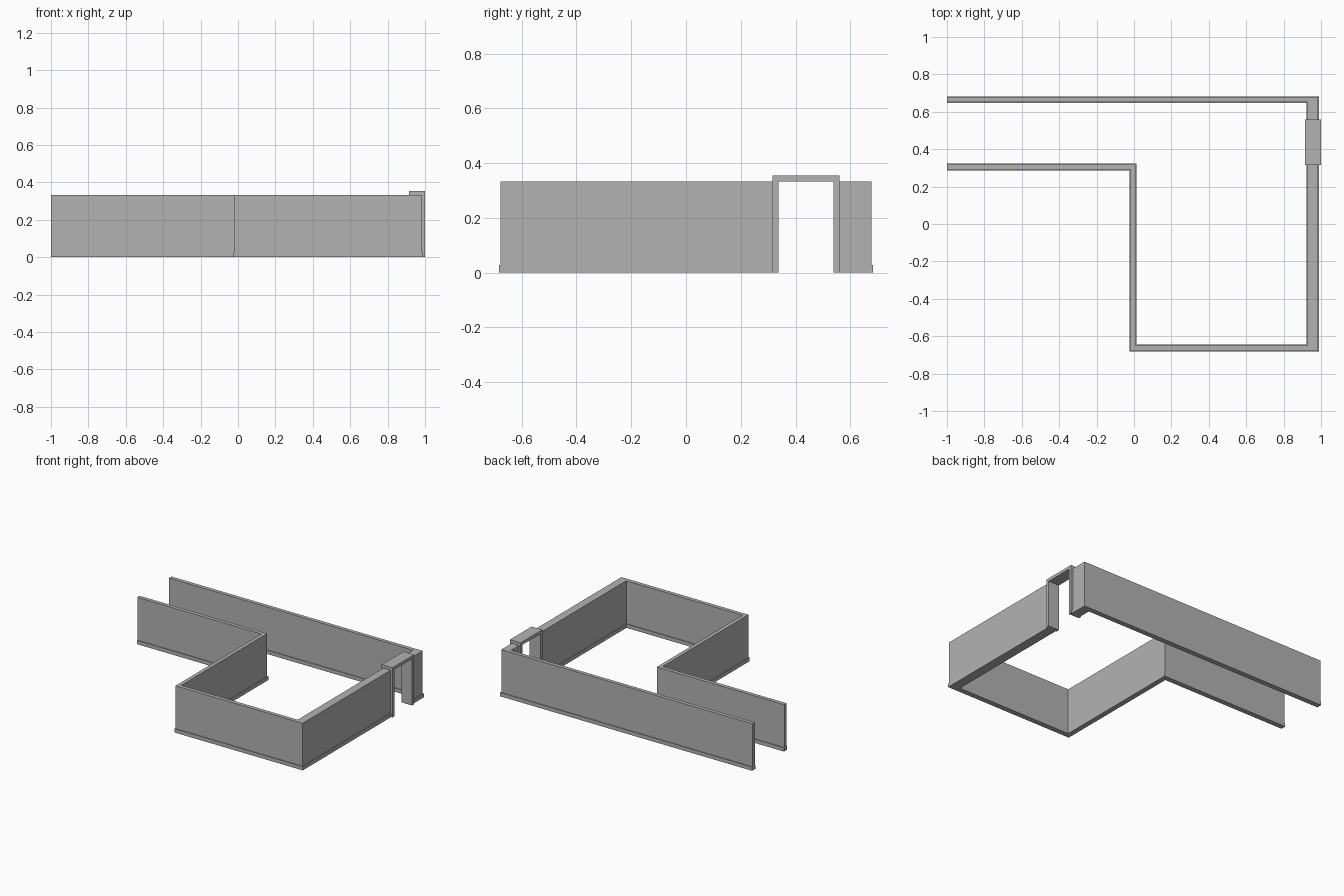
import bpy
import bmesh

cube = bpy.data.objects.get("Cube")
if cube:
    bpy.data.objects.remove(cube, do_unlink=True)

grey = bpy.data.materials.new("plaster_grey")
grey.use_nodes = True
grey.diffuse_color = (0.45, 0.45, 0.45, 1)
grey.node_tree.nodes["Principled BSDF"].inputs["Base Color"].default_value = (0.45, 0.45, 0.45, 1)

WALL_TOP = 0.333
BOARD_TOP = 0.027
BOARD_OUT = 0.005
LEFT_END = -1.0
DOOR_FRONT, DOOR_BACK = 0.315, 0.56
FRAME = 0.022


def prism(name, outline, depth, axis="z", start=0.0):
    """Extrude a flat outline along z, or a (y, z) outline along x."""
    bm = bmesh.new()
    place = (lambda a, b: (a, b, start)) if axis == "z" else (lambda a, b: (start, a, b))
    face = bm.faces.new([bm.verts.new(place(a, b)) for a, b in outline])
    out = bmesh.ops.extrude_face_region(bm, geom=[face])
    verts = [v for v in out["geom"] if isinstance(v, bmesh.types.BMVert)]
    bmesh.ops.translate(bm, verts=verts, vec=(0, 0, depth) if axis == "z" else (depth, 0, 0))
    bmesh.ops.recalc_face_normals(bm, faces=bm.faces)
    mesh = bpy.data.meshes.new(name)
    bm.to_mesh(mesh)
    bm.free()
    mesh.materials.append(grey)
    obj = bpy.data.objects.new(name, mesh)
    bpy.context.collection.objects.link(obj)
    return obj


def front_run(g):
    """Stepped wall from the corridor end to the doorway, grown by g."""
    room, hall = 0.985 + g, 0.318 + g
    return [
        (LEFT_END, hall), (0.008 + g, hall), (0.008 + g, -0.65 + g),
        (0.927 - g, -0.65 + g), (0.927 - g, DOOR_FRONT), (room, DOOR_FRONT),
        (room, -0.678 - g), (-0.019 - g, -0.678 - g),
        (-0.019 - g, 0.291 - g), (LEFT_END, 0.291 - g),
    ]


def back_run(g):
    """Long back wall and its short return to the doorway, grown by g."""
    return [
        (LEFT_END, 0.678 + g), (0.985 + g, 0.678 + g), (0.985 + g, DOOR_BACK),
        (0.927 - g, DOOR_BACK), (0.927 - g, 0.651 - g), (LEFT_END, 0.651 - g),
    ]


# Walls and the skirting that stands out on both sides
for side, run in (("front", front_run), ("back", back_run)):
    prism(side + "_wall", run(0), WALL_TOP)
    prism(side + "_baseboard", run(BOARD_OUT), BOARD_TOP)

# Door frame, open at the floor
top = 0.355
prism("door_frame", [
    (DOOR_FRONT, 0), (DOOR_FRONT, top), (DOOR_BACK, top), (DOOR_BACK, 0),
    (DOOR_BACK - FRAME, 0), (DOOR_BACK - FRAME, top - FRAME),
    (DOOR_FRONT + FRAME, top - FRAME), (DOOR_FRONT + FRAME, 0),
], 0.085, axis="x", start=0.915)
